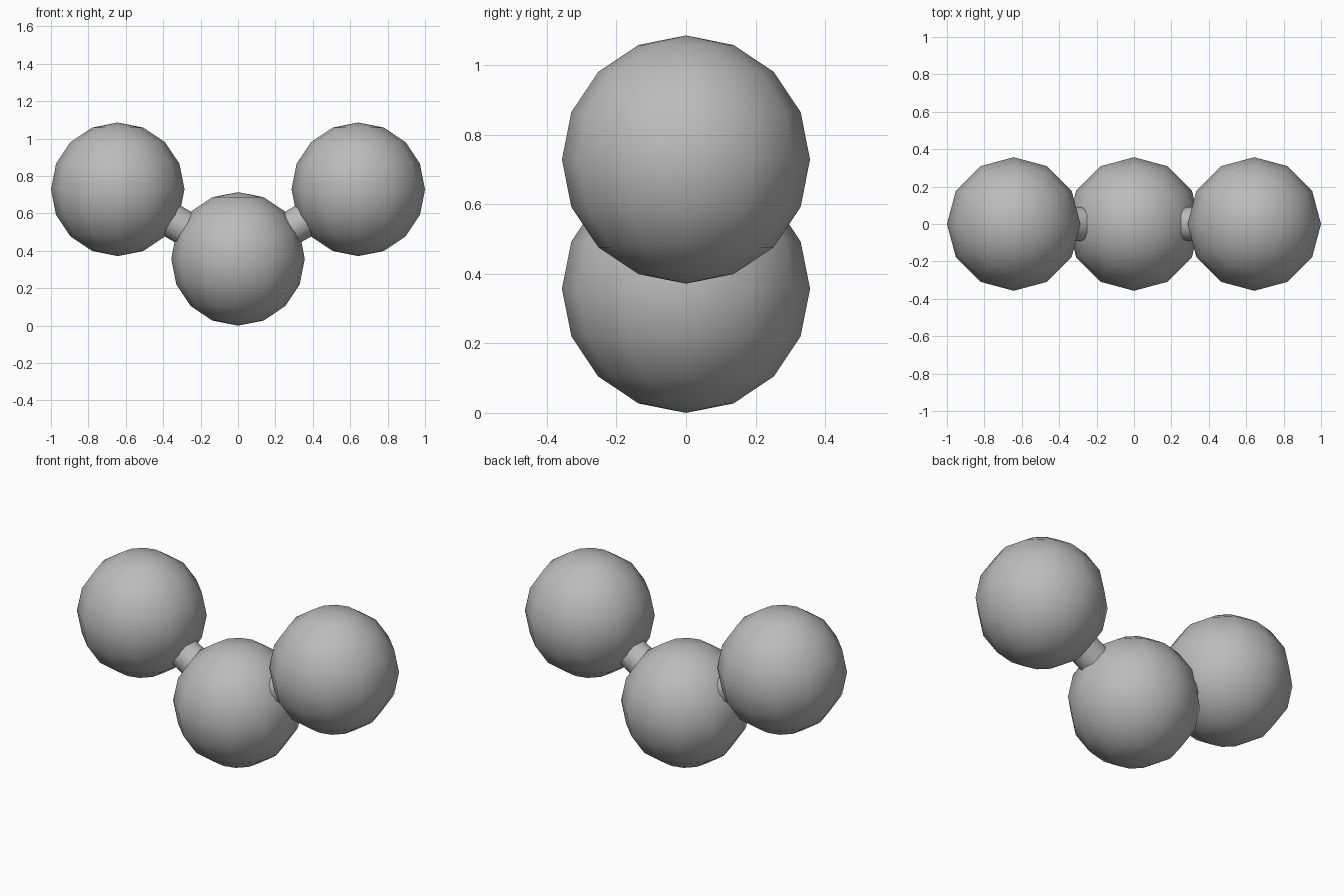
import bpy
from mathutils import Vector

cube = bpy.data.objects.get("Cube")
if cube:
    bpy.data.objects.remove(cube, do_unlink=True)

# One plain grey for everything
GREY = (0.5, 0.5, 0.5, 1)
grey = bpy.data.materials.new("grey")
grey.use_nodes = True
grey.diffuse_color = GREY
grey.node_tree.nodes["Principled BSDF"].inputs["Base Color"].default_value = GREY

RADIUS = 0.357
CENTRE = Vector((0, 0, 0.357))


def finish(name):
    obj = bpy.context.object
    obj.name = name
    obj.data.materials.append(grey)
    bpy.ops.object.shade_smooth_by_angle(angle=0.9)
    return obj


def ball(name, position):
    bpy.ops.mesh.primitive_uv_sphere_add(segments=12, ring_count=8,
                                         radius=RADIUS, location=position)
    finish(name)


def rod(name, start, end):
    axis = end - start
    bpy.ops.mesh.primitive_cylinder_add(vertices=12, radius=0.092,
                                        depth=axis.length,
                                        location=(start + end) / 2)
    obj = finish(name)
    obj.rotation_euler = axis.to_track_quat('Z', 'Y').to_euler()


# Middle ball, with a raised ball and a connecting rod on each side
ball("middle_ball", CENTRE)
for side, sign in (("left", 1), ("right", -1)):
    outer = Vector((sign * 0.643, 0, 0.729))
    ball(side + "_ball", outer)
    rod(side + "_rod", CENTRE, outer)
